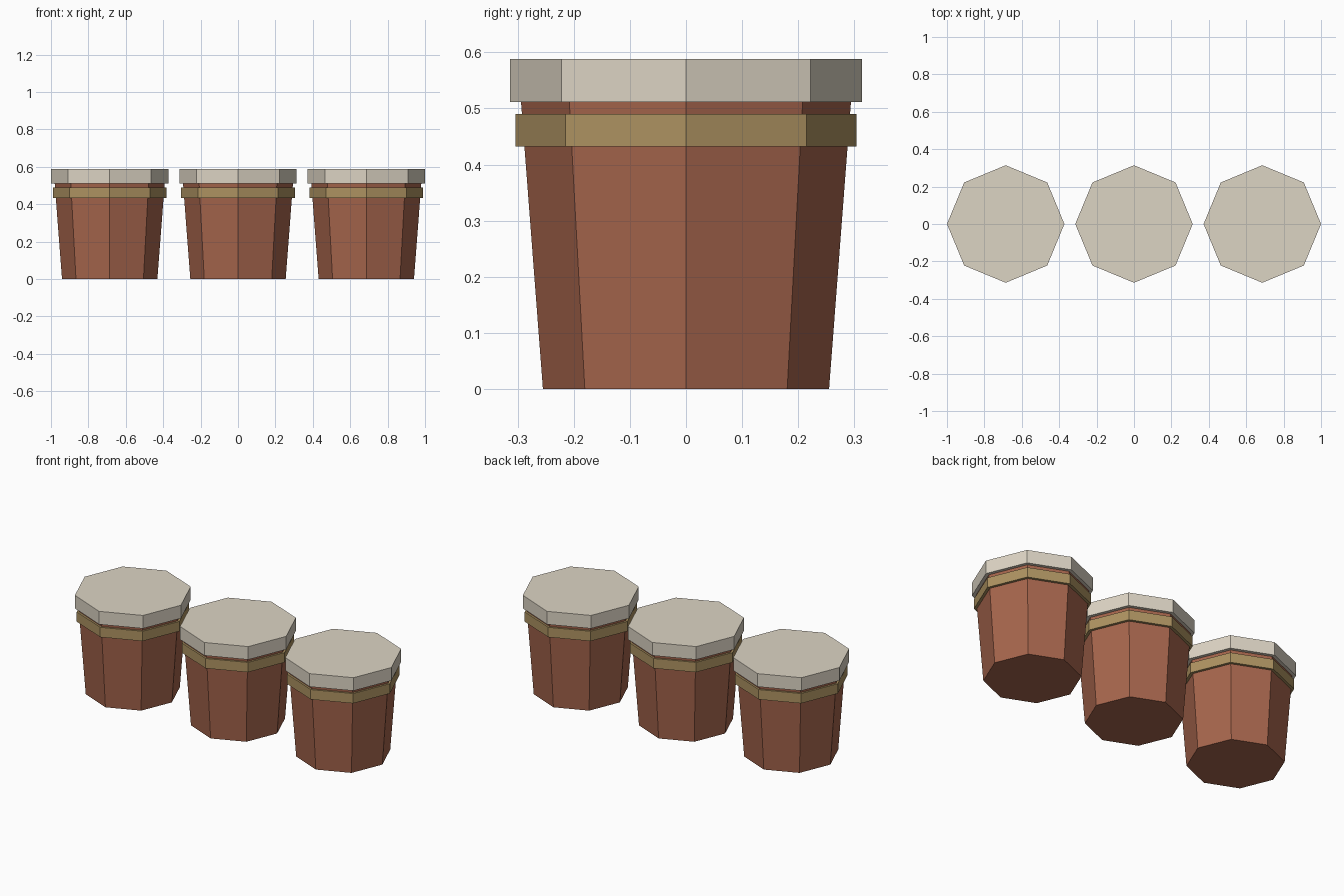
import bpy

if "Cube" in bpy.data.objects:
    bpy.data.objects.remove(bpy.data.objects["Cube"])

SIDES = 8
SPACING = 0.686


def material(name, color):
    mat = bpy.data.materials.new(name)
    mat.diffuse_color = (*color, 1)
    mat.use_nodes = True
    mat.node_tree.nodes["Principled BSDF"].inputs["Base Color"].default_value = mat.diffuse_color
    return mat


wood = material("red_wood", (0.38, 0.13, 0.073))
brass = material("brass", (0.42, 0.29, 0.12))
skin = material("drum_skin", (0.72, 0.66, 0.55))


def octagon(name, x, r_bottom, r_top, z0, z1, mat):
    # flat-faced eight-sided frustum with corners on the axes
    bpy.ops.mesh.primitive_cone_add(
        vertices=SIDES, radius1=r_bottom, radius2=r_top,
        depth=z1 - z0, location=(x, 0, (z0 + z1) / 2))
    obj = bpy.context.object
    obj.name = name
    obj.data.materials.append(mat)
    return obj


# three identical drums in a row
for label, x in (("left", -SPACING), ("middle", 0), ("right", SPACING)):
    # tapered shell
    octagon(f"{label}_drum_shell", x, 0.255, 0.294, 0, 0.511, wood)
    # tension band
    octagon(f"{label}_drum_band", x, 0.304, 0.304, 0.432, 0.490, brass)
    # drum head
    octagon(f"{label}_drum_head", x, 0.314, 0.314, 0.511, 0.588, skin)
